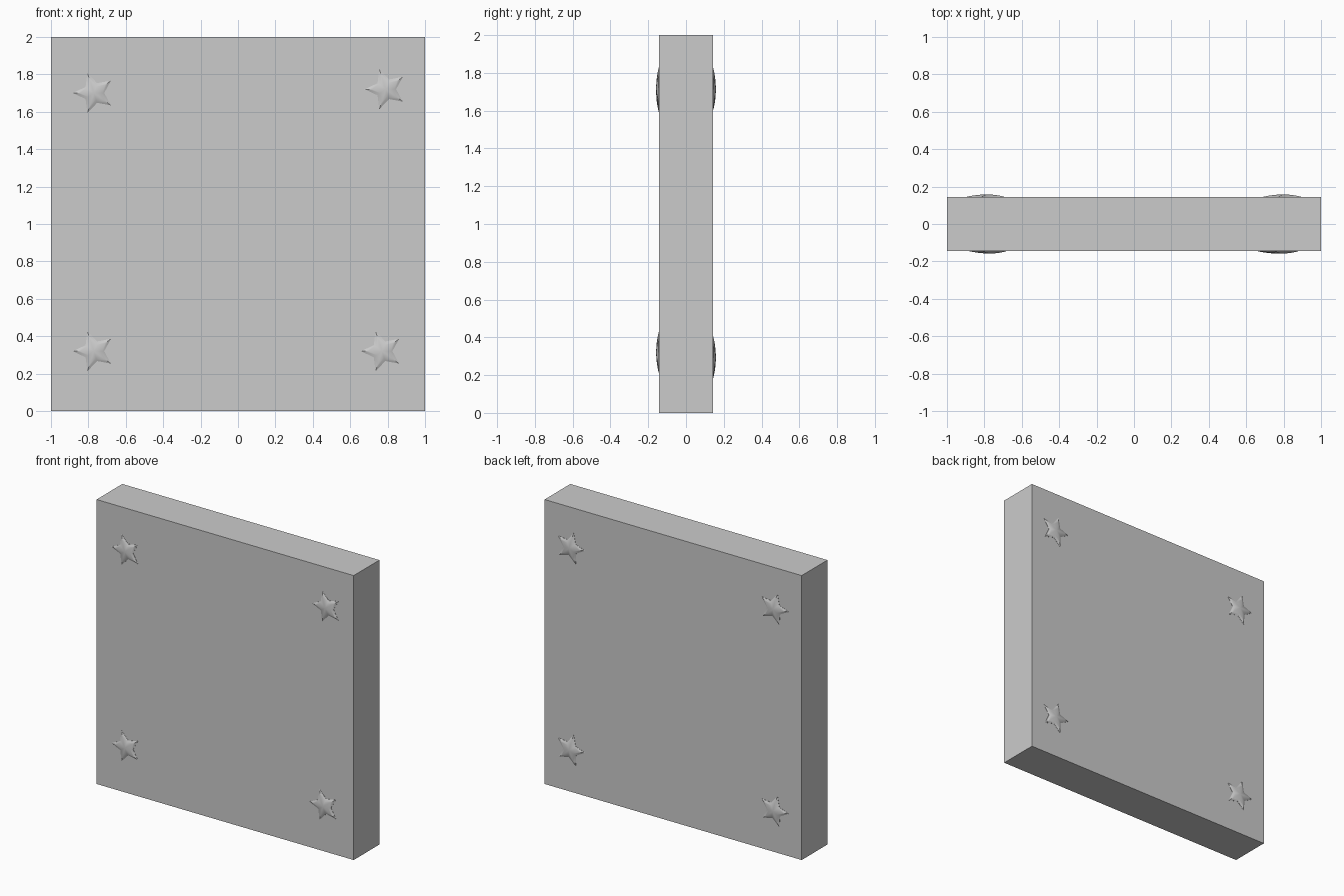
import bpy, bmesh, math

if "Cube" in bpy.data.objects:
    bpy.data.objects.remove(bpy.data.objects["Cube"])

HALF_DEPTH = 0.143   # half thickness of the slab
R_TIP, R_NOTCH = 0.113, 0.055
DOME = 0.015         # how far a star bulges out of the slab


def slab():
    bpy.ops.mesh.primitive_cube_add(size=1, location=(0, 0, 1))
    ob = bpy.context.object
    ob.name = "slab"
    ob.dimensions = (2, 2 * HALF_DEPTH, 2)
    bpy.ops.object.transform_apply(location=False, rotation=False, scale=True)


def star(name, x, z, side, turn):
    """Domed five-pointed star; side -1 is the front face, +1 the back."""
    bm = bmesh.new()

    def ring(t, out):
        vs = []
        for k in range(10):
            r = t * (R_NOTCH if k % 2 else R_TIP)
            a = math.radians(turn) + k * math.pi / 5
            vs.append(bm.verts.new((r * math.cos(a), side * out, r * math.sin(a))))
        return vs

    # Rounded profile from the buried rim to the peak
    rings = [ring(1, -0.006)]
    for t in (1, 0.85, 0.65, 0.45, 0.22):
        rings.append(ring(t, DOME * (0.1 + 0.9 * (1 - t ** 2))))
    bm.faces.new(rings[0])
    for a, b in zip(rings, rings[1:]):
        for k in range(10):
            n = (k + 1) % 10
            bm.faces.new((a[k], a[n], b[n], b[k]))
    peak = bm.verts.new((0, side * DOME, 0))
    for k in range(10):
        bm.faces.new((rings[-1][k], rings[-1][(k + 1) % 10], peak))
    bmesh.ops.recalc_face_normals(bm, faces=bm.faces)

    me = bpy.data.meshes.new(name)
    bm.to_mesh(me)
    bm.free()
    ob = bpy.data.objects.new(name, me)
    bpy.context.collection.objects.link(ob)
    ob.location = (x, side * HALF_DEPTH, z)
    bpy.ops.object.select_all(action='DESELECT')
    ob.select_set(True)
    bpy.context.view_layer.objects.active = ob
    bpy.ops.object.shade_smooth_by_angle(angle=math.radians(40))


slab()

# Corner stars on the front, then on the back
for i, (x, z) in enumerate([(-0.77, 1.70), (0.79, 1.72), (-0.77, 0.32), (0.77, 0.32)]):
    star(f"front_star_{i + 1}", x, z, -1, 180)
for i, (x, z) in enumerate([(-0.785, 1.71), (0.80, 1.715), (-0.785, 0.29), (0.80, 0.295)]):
    star(f"back_star_{i + 1}", x, z, 1, 176)
